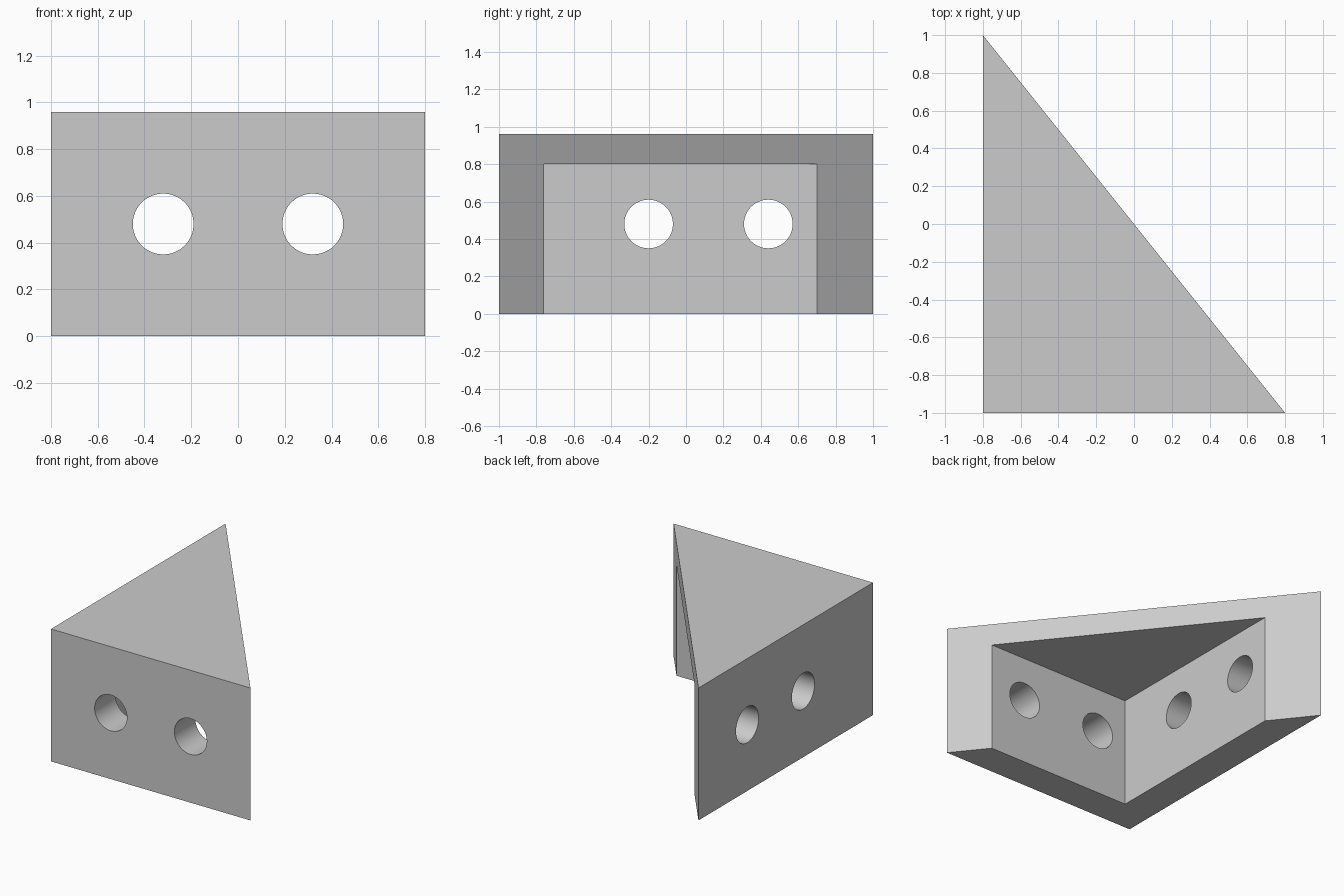
import bpy
import math

cube = bpy.data.objects.get("Cube")
if cube:
    bpy.data.objects.remove(cube, do_unlink=True)

WIDTH, DEPTH, HEIGHT = 1.6, 2.0, 0.96
WALL, ROOF = 0.24, 0.16
HOLE_RADIUS, HOLE_HEIGHT = 0.13, HEIGHT / 2

gray = bpy.data.materials.new("plain gray")
gray.use_nodes = True
color = (0.6, 0.6, 0.6, 1)
gray.diffuse_color = color
gray.node_tree.nodes["Principled BSDF"].inputs["Base Color"].default_value = color


def prism(name, corners, bottom, top):
    """Upright prism over a counter-clockwise outline."""
    n = len(corners)
    verts = [(x, y, z) for z in (bottom, top) for x, y in corners]
    faces = [tuple(reversed(range(n))), tuple(range(n, 2 * n))]
    faces += [(i, (i + 1) % n, (i + 1) % n + n, i + n) for i in range(n)]
    mesh = bpy.data.meshes.new(name)
    mesh.from_pydata(verts, [], faces)
    mesh.materials.append(gray)
    obj = bpy.data.objects.new(name, mesh)
    bpy.context.collection.objects.link(obj)
    return obj


def hole(location, rotation):
    bpy.ops.mesh.primitive_cylinder_add(
        vertices=64, radius=HOLE_RADIUS, depth=WALL * 2,
        location=location, rotation=rotation)
    obj = bpy.context.object
    obj.name = "hole_cutter"
    obj.data.materials.append(gray)
    return obj


# Right-angled corner body
left, front = -WIDTH / 2, -DEPTH / 2
body = prism("corner_bracket",
             [(left, front), (-left, front), (left, -front)], 0, HEIGHT)

# Cavity, open below and along the sloping side
inner_x, inner_y = left + WALL, front + WALL
cutters = [prism("cavity_cutter",
                 [(inner_x, inner_y), (inner_x + WIDTH, inner_y),
                  (inner_x, inner_y + DEPTH)], -WALL, HEIGHT - ROOF)]

# Two screw holes through each wall
for x in (-0.32, 0.32):
    cutters.append(hole((x, front + WALL / 2, HOLE_HEIGHT), (math.pi / 2, 0, 0)))
for y in (-0.2, 0.44):
    cutters.append(hole((left + WALL / 2, y, HOLE_HEIGHT), (0, math.pi / 2, 0)))

for cutter in cutters:
    mod = body.modifiers.new(cutter.name, "BOOLEAN")
    mod.operation = "DIFFERENCE"
    mod.solver = "EXACT"
    mod.object = cutter

# Bake the cuts, then drop the cutters
bpy.ops.object.select_all(action="DESELECT")
body.select_set(True)
bpy.context.view_layer.objects.active = body
for mod in list(body.modifiers):
    bpy.ops.object.modifier_apply(modifier=mod.name)
for cutter in cutters:
    bpy.data.objects.remove(cutter, do_unlink=True)
bpy.ops.object.shade_smooth_by_angle(angle=math.radians(30))
